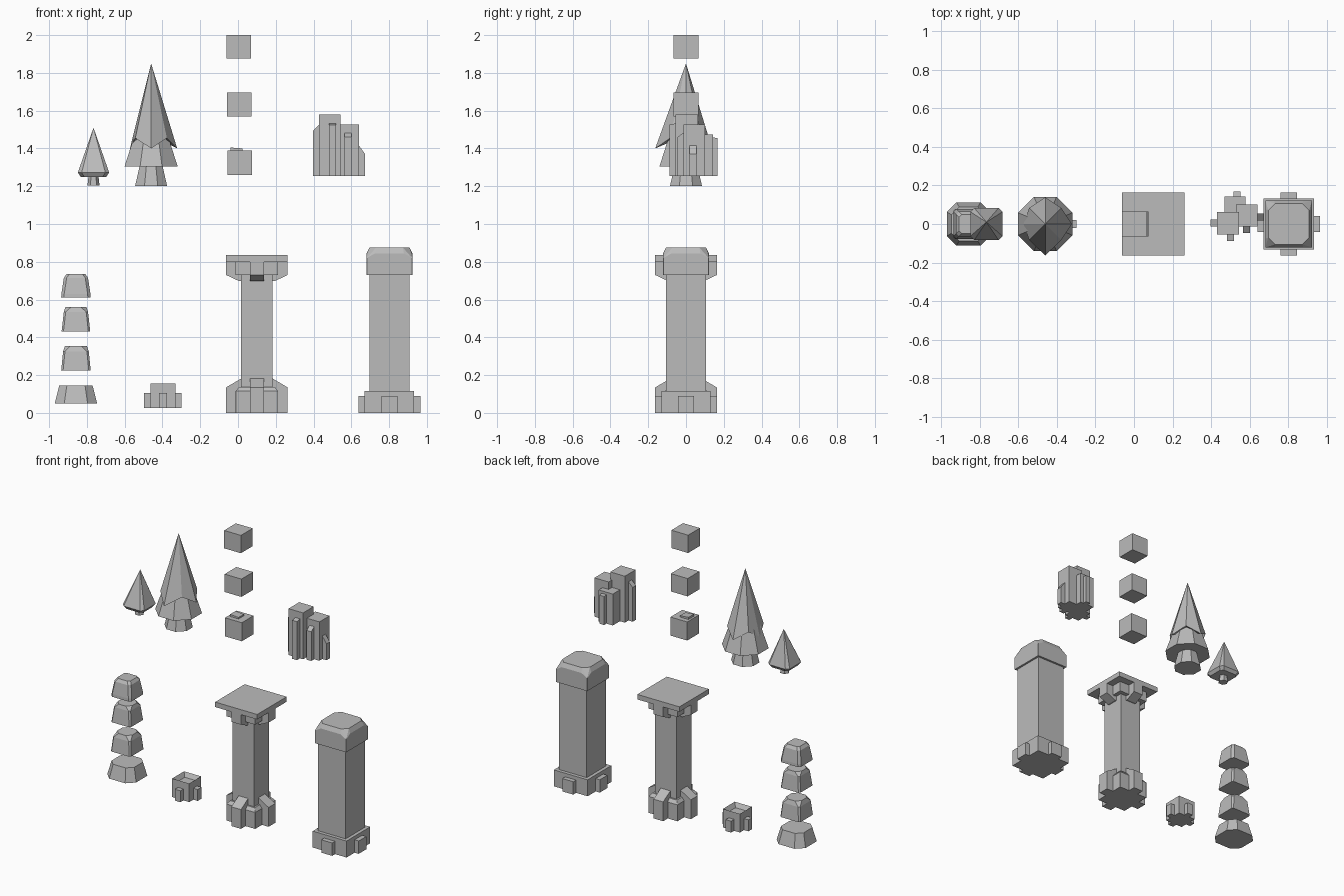
import bpy, bmesh
from math import sin, cos, radians

if "Cube" in bpy.data.objects:
    bpy.data.objects.remove(bpy.data.objects["Cube"])

stone = bpy.data.materials.new("plain_grey")
stone.use_nodes = True
grey = (0.5, 0.5, 0.5, 1)
stone.diffuse_color = grey
stone.node_tree.nodes["Principled BSDF"].inputs["Base Color"].default_value = grey


def finish(name, bm):
    bmesh.ops.recalc_face_normals(bm, faces=bm.faces)
    mesh = bpy.data.meshes.new(name)
    bm.to_mesh(mesh)
    bm.free()
    mesh.materials.append(stone)
    obj = bpy.data.objects.new(name, mesh)
    bpy.context.collection.objects.link(obj)
    return obj


def hull(name, points, at=(0, 0)):
    """Convex solid around points, flat areas merged."""
    bm = bmesh.new()
    for x, y, z in points:
        bm.verts.new((x + at[0], y + at[1], z))
    bmesh.ops.convex_hull(bm, input=bm.verts)
    loose = [v for v in bm.verts if not v.link_faces]
    bmesh.ops.delete(bm, geom=loose, context="VERTS")
    bmesh.ops.dissolve_limit(bm, angle_limit=0.01, verts=bm.verts, edges=bm.edges)
    return finish(name, bm)


def box(name, x0, x1, y0, y1, z0, z1):
    return hull(name, [(x, y, z) for x in (x0, x1) for y in (y0, y1) for z in (z0, z1)])


def block(name, x, half, z0, z1):
    return box(name, x - half, x + half, -half, half, z0, z1)


def cut_square(half, cut, z):
    """Square outline with its corners cut off."""
    pts = []
    for sx in (-1, 1):
        for sy in (-1, 1):
            pts += [(sx * half, sy * (half - cut), z), (sx * (half - cut), sy * half, z)]
    return pts


def ring(radius, z, sides=8, turn=0):
    return [(radius * cos(radians(turn + i * 360 / sides)),
             radius * sin(radians(turn + i * 360 / sides)), z) for i in range(sides)]


def four_arms(name, x, width, profile):
    """Extrude a (distance, height) profile and repeat it on four sides."""
    for i, side in enumerate(("right", "back", "left", "front")):
        c, s = (1, 0, -1, 0)[i], (0, 1, 0, -1)[i]
        pts = [(r * c - w * s, r * s + w * c, z) for r, z in profile for w in (-width, width)]
        hull(f"{name}_{side}", pts, (x, 0))


# Small tree
at = (-0.765, 0)
hull("small_tree_crown", [(0, 0.01, 1.51)] + cut_square(0.083, 0.02, 1.272)
     + cut_square(0.068, 0.02, 1.25), at)
hull("small_tree_trunk", ring(0.032, 1.205, 6) + ring(0.026, 1.255, 6), at)

# Large tree: flared trunk, skirt and pointed upper crown
at = (-0.46, 0)
hull("large_tree_trunk", ring(0.092, 1.2, 8, 22.5) + ring(0.065, 1.31, 8, 22.5), at)
hull("large_tree_skirt", ring(0.152, 1.305, 8, 22.5) + ring(0.095, 1.47, 8, 22.5), at)
bm = bmesh.new()
apex = bm.verts.new((at[0], 0, 1.85))
inner = bm.verts.new((at[0], 0, 1.47))
rim = []
for i, (x, y, z) in enumerate(ring(1, 0)):
    r = 0.163 if i == 6 else (0.112 if i == 4 else (0.138, 0.118)[i % 2])
    rim.append(bm.verts.new((at[0] + x * r, y * r, (1.4, 1.455)[i % 2])))
for a, b in zip(rim, rim[1:] + rim[:1]):
    bm.faces.new((a, b, apex))
    bm.faces.new((b, a, inner))
finish("large_tree_upper_crown", bm)

# Floating cubes, the lowest with a tilted flap on top
block("cube_top", 0.003, 0.065, 1.875, 2.0)
block("cube_middle", 0.007, 0.065, 1.57, 1.695)
block("cube_bottom", 0.01, 0.065, 1.26, 1.39)
hull("cube_flap", [(x, y, z) for y in (-0.03, 0.03)
                   for x, z in ((-0.04, 1.385), (-0.04, 1.405), (0.025, 1.385), (0.025, 1.4))])

# Cluster of tall blocks with slanted ribs
base = 1.255
box("cluster_main", 0.43, 0.543, -0.055, 0.063, base, 1.58)
box("cluster_second", 0.53, 0.64, -0.013, 0.1, base, 1.527)
box("cluster_back", 0.468, 0.577, 0.03, 0.142, base, 1.475)


def rib(name, x, y, dx, dy, high, low):
    """Thin rib leaning on a block, its top sloping outward."""
    w = 0.018
    pts = []
    for d, z in ((-0.01, high), (0.033, low)):
        for s in (-w, w):
            for h in (base, z):
                pts.append((x + dx * d + dy * s, y + dy * d + dx * s, h))
    hull(name, pts)


rib("rib_left", 0.43, 0.005, -1, 0, 1.535, 1.495)
rib("rib_front", 0.5, -0.055, 0, -1, 1.535, 1.525)
rib("rib_second_front", 0.582, -0.013, 0, -1, 1.49, 1.46)
rib("rib_right", 0.64, 0.037, 1, 0, 1.43, 1.37)
rib("rib_back", 0.535, 0.135, 0, 1, 1.46, 1.455)

# Stack of separate tapering stones
at = (-0.858, 0)
hull("stone_bottom", cut_square(0.112, 0.05, 0.05) + cut_square(0.088, 0.04, 0.145), at)
hull("stone_second", cut_square(0.078, 0.01, 0.225) + cut_square(0.068, 0.01, 0.325)
     + cut_square(0.058, 0.03, 0.355), at)
hull("stone_third", cut_square(0.076, 0.01, 0.43) + cut_square(0.064, 0.01, 0.535)
     + cut_square(0.056, 0.03, 0.56), at)
hull("stone_top", cut_square(0.078, 0.015, 0.61) + cut_square(0.077, 0.015, 0.63)
     + cut_square(0.064, 0.015, 0.715) + cut_square(0.05, 0.015, 0.735), at)

# Small box with a sunken top and four feet
block_x = -0.398
small = block("small_box", block_x, 0.066, 0.025, 0.155)
bm = bmesh.new()
bm.from_mesh(small.data)
bm.faces.ensure_lookup_table()
top = max(bm.faces, key=lambda f: f.calc_center_median().z)
bmesh.ops.inset_region(bm, faces=[top], thickness=0.026)
bmesh.ops.translate(bm, verts=top.verts, vec=(0, 0, -0.03))
bm.to_mesh(small.data)
bm.free()
four_arms("small_box_foot", block_x, 0.021, [(0.06, 0.025), (0.06, 0.105), (0.1, 0.105), (0.1, 0.025)])

# Bracketed column
cx = 0.1
block("bracket_column_shaft", cx, 0.083, 0.05, 0.76)
hull("bracket_column_base", cut_square(0.112, 0.001, 0) + cut_square(0.112, 0.001, 0.115)
     + cut_square(0.095, 0.001, 0.137), (cx, 0))
four_arms("base_buttress", cx, 0.037,
          [(0.07, 0), (0.07, 0.182), (0.083, 0.182), (0.163, 0.135), (0.163, 0)])
block("bracket_column_capital", cx, 0.112, 0.73, 0.805)
four_arms("capital_bracket", cx, 0.037,
          [(0.07, 0.805), (0.07, 0.698), (0.095, 0.698), (0.163, 0.73), (0.163, 0.805)])
block("bracket_column_slab", cx, 0.163, 0.8, 0.835)

# Capped column
cx = 0.802
block("capped_column_shaft", cx, 0.107, 0.05, 0.76)
block("capped_column_base", cx, 0.131, 0, 0.115)
four_arms("base_plate", cx, 0.042, [(0.1, 0), (0.1, 0.09), (0.163, 0.09), (0.163, 0)])
hull("capped_column_cap", cut_square(0.121, 0.001, 0.73) + cut_square(0.121, 0.001, 0.82)
     + cut_square(0.121, 0.045, 0.845) + cut_square(0.106, 0.035, 0.875), (cx, 0))
